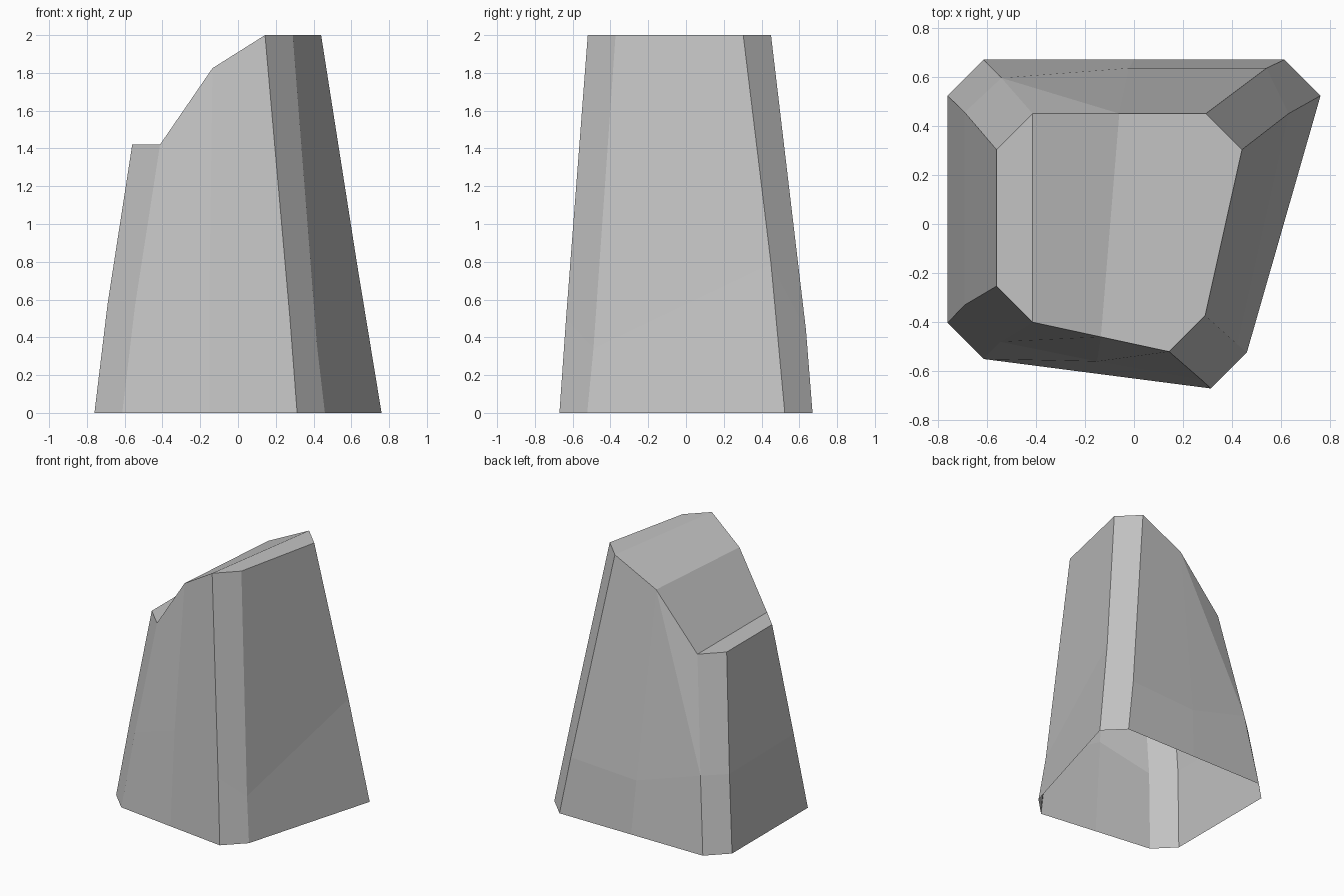
import bpy
import bmesh
from mathutils import Vector

default_cube = bpy.data.objects.get("Cube")
if default_cube:
    bpy.data.objects.remove(default_cube, do_unlink=True)


def make_material(name, color):
    material = bpy.data.materials.new(name)
    material.use_nodes = True
    material.diffuse_color = color
    shader = material.node_tree.nodes["Principled BSDF"]
    shader.inputs["Base Color"].default_value = color
    shader.inputs["Roughness"].default_value = 0.9
    return material


def chamfered_outline(corners, cut=0.147):
    """Counter-clockwise outline with cut corners and a midpoint
    on the long back and front edges."""
    points = []
    for x, y in corners:
        side = 1 if x > 0 else -1
        depth = 1 if y > 0 else -1
        pair = [Vector((x, y - depth * cut, 0)), Vector((x - side * cut, y, 0))]
        if side * depth < 0:
            pair.reverse()
        points.extend(pair)
    back_middle = (points[1] + points[2]) / 2
    front_middle = (points[5] + points[6]) / 2
    return points[:2] + [back_middle] + points[2:6] + [front_middle] + points[6:]


# Outline at the ground
base = chamfered_outline([(0.76, 0.67), (-0.76, 0.67), (-0.76, -0.55), (0.46, -0.67)])

# Uneven break line around the lower part
middle = [Vector(point) for point in (
    (0.63, 0.45, 0.79), (0.54, 0.635, 0.44), (-0.02, 0.635, 0.41),
    (-0.54, 0.595, 0.57), (-0.69, 0.455, 0.57), (-0.69, -0.33, 0.58),
    (-0.545, -0.48, 0.57), (-0.15, -0.56, 0.72), (0.275, -0.635, 0.5),
    (0.42, -0.49, 0.34))]

# Upper outline: low ledge, fold line and flat peak
top = chamfered_outline([(0.44, 0.45), (-0.56, 0.45), (-0.56, -0.40), (0.29, -0.52)])
ledge_height, fold_height, peak_height = 1.42, 1.825, 2.0
for point in top:
    if point.x < -0.3:
        point.z = ledge_height
    elif point.x < 0:
        point.z = fold_height
    else:
        point.z = peak_height

bm = bmesh.new()
rings = [[bm.verts.new(point) for point in ring] for ring in (base, middle, top)]

# Side faces; the underside stays open
count = len(base)
for lower, upper in zip(rings, rings[1:]):
    for i in range(count):
        j = (i + 1) % count
        quad = (lower[i], lower[j], upper[j], upper[i])
        if lower is rings[1] and i == 2:
            # Split the bent panel from the ledge side up to the fold
            bm.faces.new((quad[0], quad[1], quad[3]))
            bm.faces.new((quad[1], quad[2], quad[3]))
        else:
            bm.faces.new(quad)

# Peak, upper slope, lower slope and ledge
for indices in ((0, 1, 8, 9), (1, 2, 7, 8), (2, 3, 6, 7), (3, 4, 5, 6)):
    bm.faces.new([rings[2][i] for i in indices])

mesh = bpy.data.meshes.new("rock")
bm.to_mesh(mesh)
bm.free()
mesh.materials.append(make_material("stone grey", (0.55, 0.55, 0.55, 1)))
rock = bpy.data.objects.new("rock", mesh)
bpy.context.collection.objects.link(rock)
